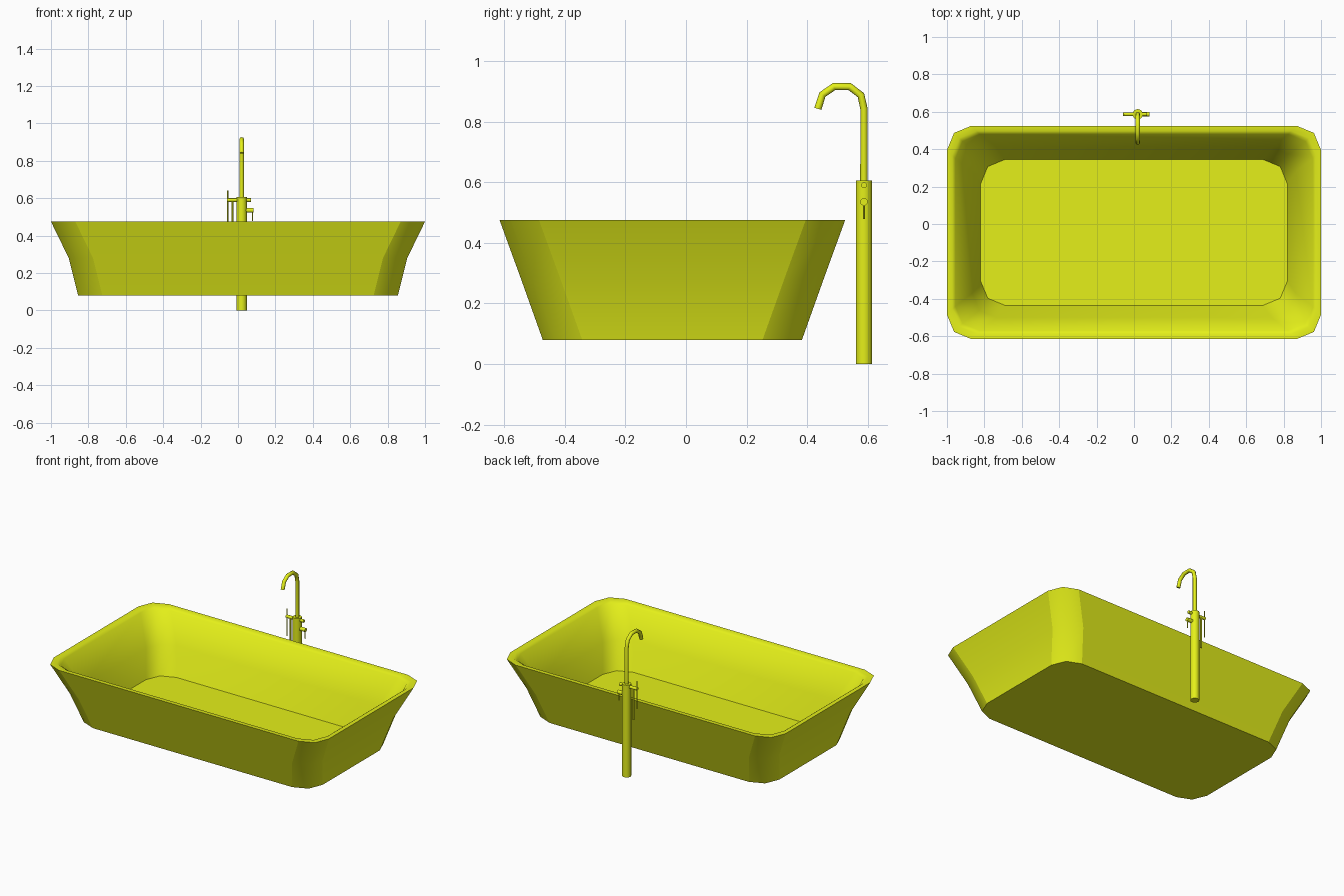
import bpy, bmesh, math
from mathutils import Vector

if "Cube" in bpy.data.objects:
    bpy.data.objects.remove(bpy.data.objects["Cube"])

mat = bpy.data.materials.new("yellow_enamel")
mat.diffuse_color = (0.78, 0.87, 0.01, 1)
mat.use_nodes = True
mat.node_tree.nodes["Principled BSDF"].inputs["Base Color"].default_value = mat.diffuse_color

CX, CY = 0.02, 0.587  # tap column axis


def ring(bm, hx, hy, z, r=0.13, cy=-0.045):
    """Rounded rectangle, three points per corner."""
    out = []
    for k, (sx, sy) in enumerate([(1, 1), (-1, 1), (-1, -1), (1, -1)]):
        for j in range(3):
            a = math.radians(90 * k + 45 * j)
            out.append(bm.verts.new((sx * (hx - r) + r * math.cos(a),
                                     cy + sy * (hy - r) + r * math.sin(a), z)))
    return out


def make_tub():
    bm = bmesh.new()
    # outside from base up to the rim, then inside down to the floor
    levels = [(0.855, 0.4275, 0.08), (0.905, 0.499, 0.28), (1.0, 0.57, 0.475),
              (0.972, 0.542, 0.475), (0.955, 0.525, 0.462),
              (0.865, 0.455, 0.28), (0.82, 0.39, 0.11)]
    rings = [ring(bm, *l) for l in levels]
    n = 12
    for a, b in zip(rings, rings[1:]):
        for i in range(n):
            j = (i + 1) % n
            bm.faces.new((a[i], a[j], b[j], b[i]))
    bm.faces.new(rings[0][::-1])
    bm.faces.new(rings[-1])
    for f in bm.faces:
        f.smooth = True
    # hard edges: base, outer rim, floor outline, and the outer corner panels
    for k in (0, 2, 6):
        for i in range(n):
            bm.edges.get((rings[k][i], rings[k][(i + 1) % n])).smooth = False
    for k in (0, 1):
        for i in range(n):
            if i % 3 != 1:
                bm.edges.get((rings[k][i], rings[k + 1][i])).smooth = False
    bmesh.ops.recalc_face_normals(bm, faces=bm.faces)
    me = bpy.data.meshes.new("bathtub")
    bm.to_mesh(me)
    bm.free()
    ob = bpy.data.objects.new("bathtub", me)
    bpy.context.collection.objects.link(ob)
    me.materials.append(mat)


def rod(name, a, b, r, sides=12):
    """Capped cylinder between two points."""
    a, b = Vector(a), Vector(b)
    d = b - a
    bpy.ops.mesh.primitive_cylinder_add(vertices=sides, radius=r, depth=d.length,
                                        location=(a + b) / 2)
    ob = bpy.context.object
    ob.rotation_euler = d.to_track_quat('Z', 'Y').to_euler()
    ob.name = name
    ob.data.materials.append(mat)
    bpy.ops.object.shade_smooth_by_angle(angle=math.radians(40))


def make_spout():
    pts = [(CY, 0.6), (CY, 0.842), (0.577, 0.887), (0.54, 0.915),
           (0.488, 0.915), (0.45, 0.889), (0.435, 0.842)]
    cu = bpy.data.curves.new("spout", 'CURVE')
    cu.dimensions = '3D'
    cu.bevel_depth = 0.0122
    cu.bevel_resolution = 2
    cu.use_fill_caps = True
    sp = cu.splines.new('POLY')
    sp.points.add(len(pts) - 1)
    for p, (y, z) in zip(sp.points, pts):
        p.co = (CX, y, z, 1)
    cu.materials.append(mat)
    ob = bpy.data.objects.new("spout", cu)
    bpy.context.collection.objects.link(ob)


make_tub()
# floor-standing tap
rod("tap_column", (CX, CY, 0), (CX, CY, 0.606), 0.027, 20)
make_spout()
# upper cross bar with hand shower and its holder pin
rod("cross_bar", (-0.058, CY, 0.59), (0.07, CY, 0.59), 0.01)
rod("holder_pin", (-0.055, CY, 0.58), (-0.055, CY, 0.64), 0.003, 8)
rod("hand_shower", (-0.03, CY, 0.59), (-0.03, CY, 0.38), 0.006, 8)
rod("shower_hose", (-0.055, CY, 0.585), (-0.055, CY, 0.46), 0.003, 8)
# lower control knob with its lever
rod("control_knob", (CX, CY, 0.535), (0.082, CY, 0.535), 0.0125)
rod("control_lever", (0.077, CY, 0.535), (0.077, CY, 0.478), 0.003, 8)
